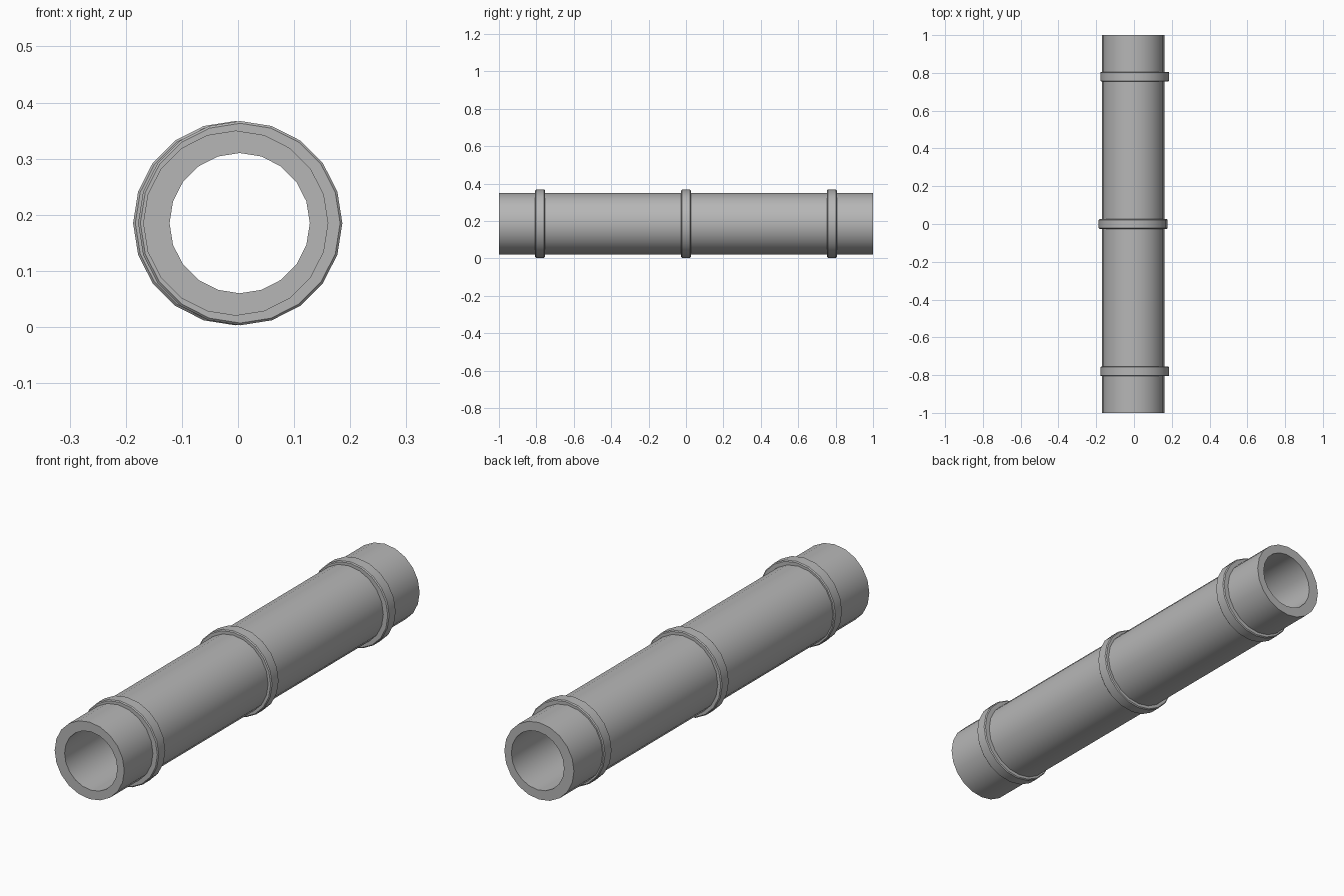
import bpy
import bmesh
import math

cube = bpy.data.objects.get("Cube")
if cube:
    bpy.data.objects.remove(cube, do_unlink=True)

SIDES = 20
AXIS_Z = 0.185

grey = bpy.data.materials.new("plain grey")
grey.use_nodes = True
grey.diffuse_color = (0.47, 0.47, 0.47, 1)
grey.node_tree.nodes["Principled BSDF"].inputs["Base Color"].default_value = grey.diffuse_color


def lathe(name, profile):
    """Spin a closed profile of (radius, y, centre x) around the long axis."""
    bm = bmesh.new()
    loops = []
    for radius, y, cx in profile:
        loop = []
        for i in range(SIDES):
            a = math.tau * i / SIDES
            loop.append(bm.verts.new((cx + radius * math.sin(a), y,
                                      AXIS_Z + radius * math.cos(a))))
        loops.append(loop)
    for k, loop in enumerate(loops):
        other = loops[(k + 1) % len(loops)]
        for i in range(SIDES):
            j = (i + 1) % SIDES
            bm.faces.new((loop[i], loop[j], other[j], other[i]))
    bmesh.ops.recalc_face_normals(bm, faces=bm.faces)
    mesh = bpy.data.meshes.new(name)
    bm.to_mesh(mesh)
    bm.free()
    mesh.materials.append(grey)
    obj = bpy.data.objects.new(name, mesh)
    bpy.context.collection.objects.link(obj)
    bpy.ops.object.select_all(action="DESELECT")
    obj.select_set(True)
    bpy.context.view_layer.objects.active = obj
    bpy.ops.object.shade_smooth_by_angle(angle=math.radians(30))
    return obj


# Hollow tube, with the bore slightly off centre
OUTER, BORE = 0.165, 0.125
lathe("pipe", [(OUTER, -1, -0.004), (OUTER, 1, -0.004),
               (BORE, 1, 0.003), (BORE, -1, 0.003)])


# Raised collars with softened rims
def collar(name, y, cx, inner=0.15, outer=0.182, half=0.026, bevel=0.004):
    lathe(name, [(inner, y - half, cx), (outer - bevel, y - half, cx),
                 (outer, y - half + bevel, cx), (outer, y + half - bevel, cx),
                 (outer - bevel, y + half, cx), (inner, y + half, cx)])


collar("front_collar", -0.78, 0.004)
collar("middle_collar", 0.0, -0.005)
collar("back_collar", 0.78, 0.004)
